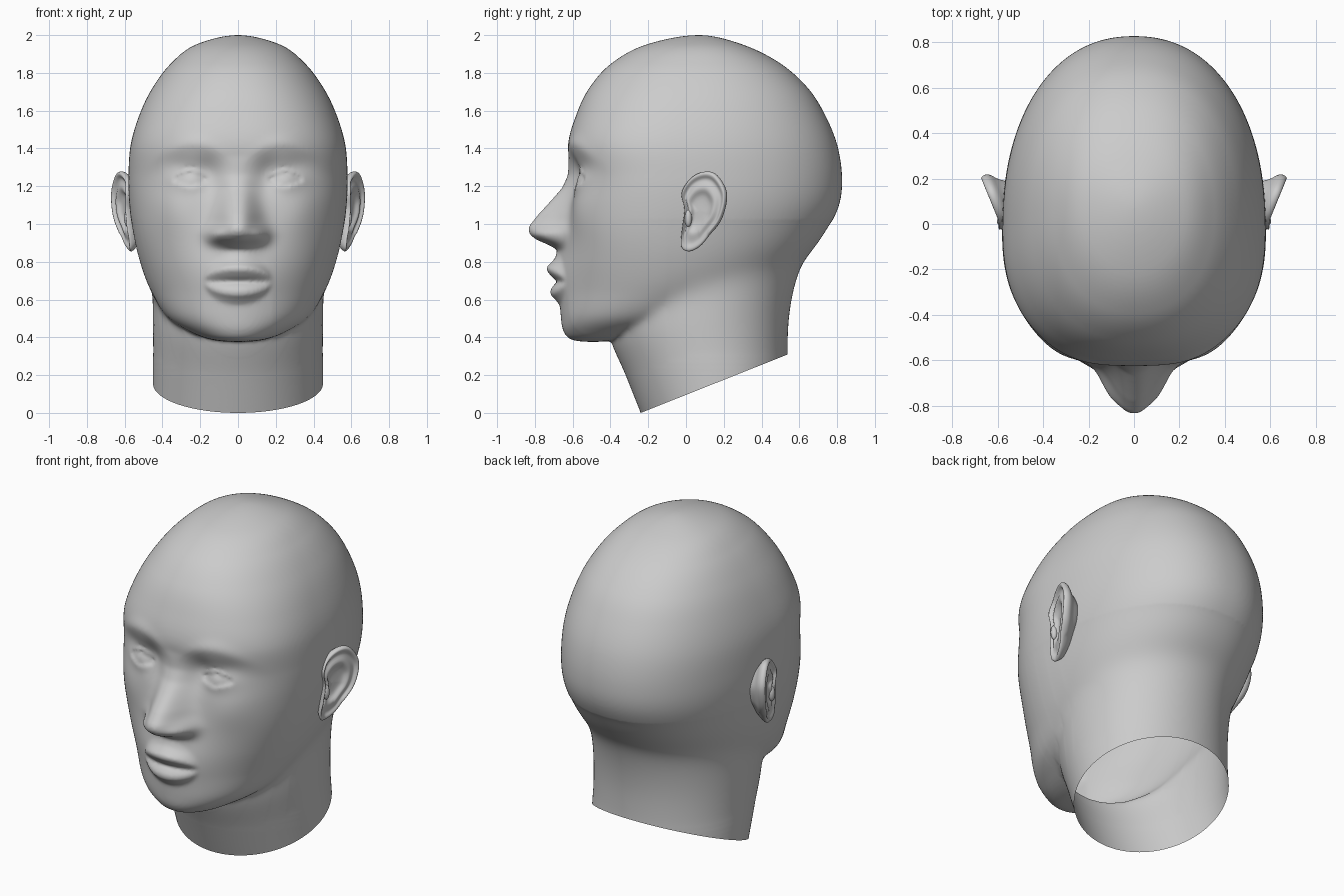
import bpy, bmesh, math
from mathutils import Vector

if "Cube" in bpy.data.objects:
    bpy.data.objects.remove(bpy.data.objects["Cube"])


def catmull(p, q, r, s, t):
    return [0.5 * (2*b + (c - a)*t + (2*a - 5*b + 4*c - d)*t*t + (3*b - a - 3*c + d)*t**3)
            for a, b, c, d in zip(p, q, r, s)]


def spline(keys, n, closed=False):
    k = len(keys)
    if closed:
        return [catmull(keys[i-1], keys[i], keys[(i+1) % k], keys[(i+2) % k], j / n)
                for i in range(k) for j in range(n)]
    # phantom ends mirror the ring through the pole, keeping z, so poles stay round
    def ghost(end, near):
        return [near[0]] + [2*e - m for e, m in zip(end[1:], near[1:])]
    ks = [ghost(keys[0], keys[1])] + list(keys) + [ghost(keys[-1], keys[-2])]
    rows = [catmull(*ks[i:i+4], j / n) for i in range(k - 1) for j in range(n)]
    return rows + [list(keys[-1])]


def interp(keys, v):
    if v <= keys[0][0] or v >= keys[-1][0]:
        return keys[0][1] if v <= keys[0][0] else keys[-1][1]
    for (a, p), (b, q) in zip(keys, keys[1:]):
        if v <= b:
            return p + (q - p) * (v - a) / (b - a)


def loft(bm, rings, caps):
    vs = [[bm.verts.new(p) for p in ring] for ring in rings]
    n = len(vs[0])
    for a, b in zip(vs, vs[1:]):
        for i in range(n):
            bm.faces.new((a[i], a[(i+1) % n], b[(i+1) % n], b[i]))
    if caps:
        bm.faces.new(vs[0][::-1])
        bm.faces.new(vs[-1])


def finish(bm, name):
    bmesh.ops.remove_doubles(bm, verts=bm.verts[:], dist=1e-5)
    bmesh.ops.recalc_face_normals(bm, faces=bm.faces[:])
    me = bpy.data.meshes.new(name)
    bm.to_mesh(me)
    bm.free()
    ob = bpy.data.objects.new(name, me)
    bpy.context.collection.objects.link(ob)
    return ob


def blob(x, z, cx, cz, rx, rz):
    return math.exp(-((x - cx) / rx)**2 - ((z - cz) / rz)**2)


# facial features: forward push as a function of height
NOSE = [(.79, 0), (.837, .018), (.864, .027), (.89, .08), (.917, .15), (.943, .187), (.965, .2),
        (.99, .2), (1.054, .158), (1.13, .097), (1.19, .05), (1.26, .02), (1.36, 0)]
NOSE_W = [(.8, .09), (.87, .10), (.95, .115), (1.05, .105), (1.15, .09), (1.3, .07)]
LIPS = [(.57, -.008), (.6, .012), (.625, .034), (.65, .03), (.68, .006), (.695, -.022), (.708, .004),
        (.725, .022), (.755, .05), (.775, .054), (.795, .036), (.815, .014), (.85, 0)]


def features(x, z):
    x = abs(x)
    f = interp(NOSE, z) * math.exp(-(x / interp(NOSE_W, z))**2.4)
    f += .05 * blob(x, z, .115, .94, .05, .045)              # nostril wings
    f += .035 * blob(x, z, 0, .72, .19, .13)                 # mouth mound
    if x < .18:                                              # lips
        k = 1 - (x / .18)**2
        f += interp(LIPS, .695 + (z - .695) / max(k, .05)**.5) * k**.8
    f -= .034 * blob(x, z, .16, 1.26, .065, .09)             # inner eye socket
    f -= .020 * blob(x, z, .28, 1.30, .11, .06)              # upper eye socket
    arch = 1.43 - 2.2 * (x - .24)**2
    f += .010 * blob(x, z, .25, arch, .15, .04)              # brow
    f += .022 * blob(x, z, .34, 1.08, .13, .13)              # cheekbone
    f += .024 * blob(x, z, .25, 1.235, .09, .055)            # eyeball
    u = (x - .25) / .1
    if abs(u) < 1:                                           # eyelid opening
        k = 1 - u*u
        if 1.235 - .036*k < z < 1.235 + .038*k:
            f -= .013 * min(1, 3*k)
        f -= .007 * k * math.exp(-((z - 1.25 - .05*k) / .009)**2)
    return f


# head rings: z, front y, back y, half width, y of widest point, front squareness
HEAD = [(.376, -.50, -.50, 0, -.50, 2), (.387, -.61, -.36, .135, -.45, 2),
        (.43, -.655, -.2, .255, -.34, 2), (.51, -.668, .05, .378, -.22, 2),
        (.65, -.662, .45, .464, -.12, 2), (.80, -.652, .62, .52, -.07, 2.15),
        (.95, -.635, .735, .555, -.05, 2.3), (1.10, -.615, .81, .575, -.03, 2.4),
        (1.25, -.605, .826, .58, -.03, 2.4), (1.42, -.624, .80, .568, -.03, 2.4),
        (1.58, -.58, .735, .521, 0, 2.35), (1.72, -.512, .645, .453, .03, 2.25),
        (1.85, -.395, .50, .355, .05, 2.15), (1.95, -.21, .30, .222, .06, 2),
        (2.0, .07, .07, 0, .07, 2)]
bm = bmesh.new()
rings = []
N = 240
for z, front, back, w, mid, n in spline(HEAD, 16):
    ring = []
    for i in range(N):
        a = 2 * math.pi * i / N
        a -= .4 * math.sin(a)                                # denser columns on the face
        s, c = math.sin(a), math.cos(a)
        x = w * s
        if c > 0:
            y = mid - (mid - front) * max(0, 1 - abs(s)**n)**(1 / n) - features(x, z)
        else:
            y = mid + (back - mid) * max(0, 1 - abs(s)**2.2)**(1 / 2.2)
        ring.append((x, y, z))
    rings.append(ring)
loft(bm, rings, False)

# neck rings: front z, front y, back z, back y, half width
NECK = [(-.15, -.18, .16, .54, .448), (0, -.24, .31, .54, .45), (.2, -.32, .48, .545, .452),
        (.39, -.40, .65, .572, .455), (.54, -.42, .80, .62, .45), (.7, -.36, .95, .69, .44)]
rings = []
for fz, fy, bz, by, w in spline(NECK, 8):
    ring = []
    for i in range(120):
        a = 2 * math.pi * i / 120
        t = (1 - math.cos(a)) / 2
        ring.append((w * math.sin(a), fy + (by - fy) * t, fz + (bz - fz) * t))
    rings.append(ring)
loft(bm, rings, True)
head = finish(bm, "head_and_neck")

# fuse head and neck into one skin
mod = head.modifiers.new("fuse", 'REMESH')
mod.mode = 'VOXEL'
mod.voxel_size = .01
bpy.context.view_layer.objects.active = head
head.select_set(True)
bpy.ops.object.modifier_apply(modifier=mod.name)

# soften, blend jaw and nape into neck, cut the slanted open base
bm = bmesh.new()
bm.from_mesh(head.data)


def soften(verts, times):
    for _ in range(times):
        bmesh.ops.smooth_vert(bm, verts=verts, factor=.5,
                              use_axis_x=True, use_axis_y=True, use_axis_z=True)


soften(bm.verts[:], 2)
for limit, times in ((-.36, 10), (-.3, 12), (-.2, 25), (-.1, 60), (0, 60)):
    soften([v for v in bm.verts if v.co.y > limit and .3 + limit * .3 < v.co.z < 1.02], times)
bmesh.ops.bisect_plane(bm, geom=bm.verts[:] + bm.edges[:] + bm.faces[:],
                       plane_co=Vector((0, -.24, 0)),
                       plane_no=Vector((0, -.31, .78)).normalized(), clear_inner=True)
bm.to_mesh(head.data)
bm.free()
head.data.shade_smooth()

# ears: outline (y, z) shrunk in rings of (scale, height)
OUTLINE = [(.11, 1.28), (.17, 1.255), (.217, 1.16), (.19, 1.03), (.13, .945), (.075, .88),
           (.015, .853), (-.025, .885), (-.015, .99), (-.005, 1.08), (-.02, 1.17), (.035, 1.25)]
RINGS = [(.03, -.008), (.3, -.008), (.42, -.002), (.52, .014), (.62, .016), (.74, .003), (.82, .004),
         (.88, .018), (.95, .022), (1, .008), (.99, -.014), (.88, -.032), (.7, -.05), (.5, -.11)]
bm = bmesh.new()
edge = spline(OUTLINE, 6, True)
rings = []
for k, h in RINGS:
    ring = []
    for ey, ez in edge:
        y, z = .07 + (ey - .07) * k, 1.07 + (ez - 1.07) * k
        hh = h if z > .95 or h < -.03 else h * .5 + .004     # flatter lobe
        x = .569 + .41 * max(y, .02) + .08 * min(0, z - 1.06)
        ring.append((x + .92 * hh, y - .39 * hh, z))
    rings.append(ring)
loft(bm, rings, True)
ears = finish(bm, "ears")

# small flap in front of the ear canal
bm = bmesh.new()
bmesh.ops.create_uvsphere(bm, u_segments=16, v_segments=10, radius=1)
for v in bm.verts:
    v.co = Vector((.584 + .02 * v.co.x, .012 + .02 * v.co.y, 1.03 + .045 * v.co.z))
flaps = finish(bm, "ear_flaps")

for ob in (ears, flaps):
    m = ob.modifiers.new("other_side", 'MIRROR')
    m.use_axis = (True, False, False)
    s = ob.modifiers.new("round", 'SUBSURF')
    s.levels = s.render_levels = 1
    ob.data.shade_smooth()
